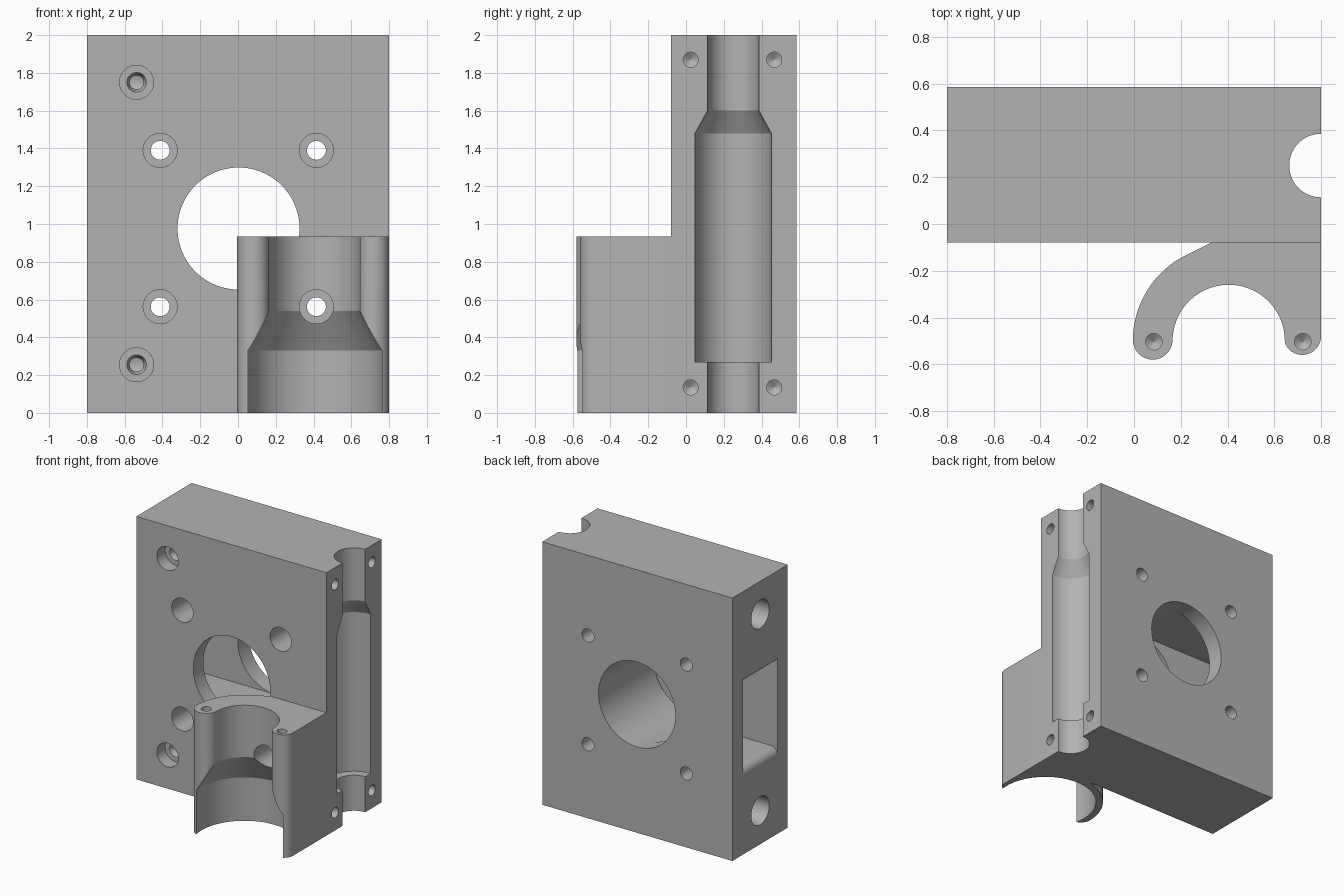
import bpy, bmesh
from math import cos, sin, radians, pi
from mathutils import Matrix

if "Cube" in bpy.data.objects:
    bpy.data.objects.remove(bpy.data.objects["Cube"])

grey = bpy.data.materials.new("plain grey")
grey.use_nodes = True
COLOUR = (0.45, 0.45, 0.45, 1)
grey.diffuse_color = COLOUR
grey.node_tree.nodes["Principled BSDF"].inputs["Base Color"].default_value = COLOUR

# Turn matrices: local z points along the named direction
AXES = {
    "up": Matrix(),
    "down": Matrix.Rotation(pi, 4, "X"),
    "back": Matrix.Rotation(-pi / 2, 4, "X"),
    "right": Matrix.Rotation(pi / 2, 4, "Y"),
    "left": Matrix.Rotation(-pi / 2, 4, "Y"),
}


def make_object(name, bm):
    bmesh.ops.recalc_face_normals(bm, faces=bm.faces)
    mesh = bpy.data.meshes.new(name)
    bm.to_mesh(mesh)
    bm.free()
    mesh.materials.append(grey)
    obj = bpy.data.objects.new(name, mesh)
    bpy.context.collection.objects.link(obj)
    return obj


def lathe(name, origin, axis, profile, sides=48):
    """Solid of revolution from (distance, radius) pairs along an axis."""
    bm = bmesh.new()
    place = Matrix.Translation(origin) @ AXES[axis]
    rings = []
    for d, r in profile:
        rings.append([bm.verts.new(place @ Matrix.Translation(
            (r * cos(2 * pi * i / sides), r * sin(2 * pi * i / sides), d)).translation)
            for i in range(sides)])
    for a, b in zip(rings, rings[1:]):
        for i in range(sides):
            j = (i + 1) % sides
            bm.faces.new((a[i], a[j], b[j], b[i]))
    bm.faces.new(rings[0])
    bm.faces.new(rings[-1])
    return make_object(name, bm)


def prism(name, points, offset):
    """Closed outline of 3D points pushed along an offset."""
    bm = bmesh.new()
    face = bm.faces.new([bm.verts.new(p) for p in points])
    out = bmesh.ops.extrude_face_region(bm, geom=[face])
    moved = [v for v in out["geom"] if isinstance(v, bmesh.types.BMVert)]
    bmesh.ops.translate(bm, verts=moved, vec=offset)
    return make_object(name, bm)


def arc(cx, cy, r, start, end, steps):
    angles = [radians(start + (end - start) * i / steps) for i in range(steps + 1)]
    return [(cx + r * cos(a), cy + r * sin(a)) for a in angles]


def combine(target, other, operation):
    mod = target.modifiers.new(operation.lower(), "BOOLEAN")
    mod.operation = operation
    mod.solver = "EXACT"
    mod.object = other
    bpy.context.view_layer.objects.active = target
    bpy.ops.object.modifier_apply(modifier=mod.name)
    bpy.data.objects.remove(other)


FRONT, BACK = -0.08, 0.585
HOLE_Z, MID_Y = 0.976, 0.25

# Main block
body = prism("mount_block", [(-0.8, FRONT, 0), (0.8, FRONT, 0), (0.8, BACK, 0), (-0.8, BACK, 0)],
             (0, 0, 2))

# Saddle with two rounded lobes, rooted inside the block
outline = [(0.8, 0), (0.33, 0), (0.33, FRONT)]
outline += arc(0.405, -0.5, 0.41, 120, 178, 20)
outline += arc(0.08, -0.495, 0.085, 180, 360, 20)
outline += arc(0.72, -0.48, 0.08, 180, 360, 20)
saddle = prism("saddle", [(x, y, 0) for x, y in outline], (0, 0, 0.935))
combine(body, saddle, "UNION")

cutters = []

# Stepped bore of the saddle
cutters.append(lathe("saddle_bore", (0.405, -0.5, 0), "up",
                     [(-0.1, 0.36), (0.33, 0.36), (0.54, 0.24), (1.1, 0.24)], 96))

# Stepped half-round channel down the left side
cutters.append(lathe("side_channel", (0.8, MID_Y, 0), "up",
                     [(-0.1, 0.136), (0.27, 0.136), (0.27, 0.202), (1.48, 0.202),
                      (1.6, 0.136), (2.1, 0.136)], 64))

# Large central hole
cutters.append(lathe("central_hole", (0.003, FRONT, HOLE_Z), "back",
                     [(-0.004, 0.323), (0.8, 0.323)], 96))

# Window from the right side into the central hole, with a flared mouth
half = 0.321
flare = arc(-0.74, half + 0.06, 0.06, 270, 180, 8)
edge = [(0, half)] + flare + [(-0.9, half + 0.06)]
window = edge + [(x, -z) for x, z in reversed(edge)]
cutters.append(prism("side_window", [(x, 0.04, HOLE_Z + z) for x, z in window], (0, 0.415, 0)))

# Counterbored through holes
for x in (-0.412, 0.415):
    for z in (0.562, 1.39):
        cutters.append(lathe("through_hole", (x, FRONT, z), "back",
                             [(-0.9, 0.09), (0.38, 0.09), (0.38, 0.05), (0.9, 0.05)]))

# Rod sockets in the right side, each with a clamping screw hole
for z in (0.255, 1.75):
    cutters.append(lathe("rod_socket", (-0.8, MID_Y, z), "right", [(-0.1, 0.108), (0.5, 0.108)]))
    cutters.append(lathe("screw_hole", (-0.537, FRONT, z), "back",
                         [(-0.1, 0.09), (0.1, 0.09), (0.1, 0.052), (0.14, 0.037), (0.3, 0.037)]))

# Blind drilled holes with pointed ends
drill = [(-0.1, 0.04), (0.22, 0.04), (0.245, 0.001)]
for y in (0.025, 0.467):
    for z in (0.135, 1.87):
        cutters.append(lathe("side_screw_hole", (0.8, y, z), "left", drill, 32))
for x, y in ((0.085, -0.503), (0.722, -0.503)):
    cutters.append(lathe("lobe_screw_hole", (x, y, 0.935), "down",
                         [(d, r * 0.88) for d, r in drill], 32))

for cutter in cutters:
    combine(body, cutter, "DIFFERENCE")

bpy.ops.object.select_all(action="DESELECT")
body.select_set(True)
bpy.context.view_layer.objects.active = body
bpy.ops.object.shade_smooth_by_angle(angle=radians(25))
